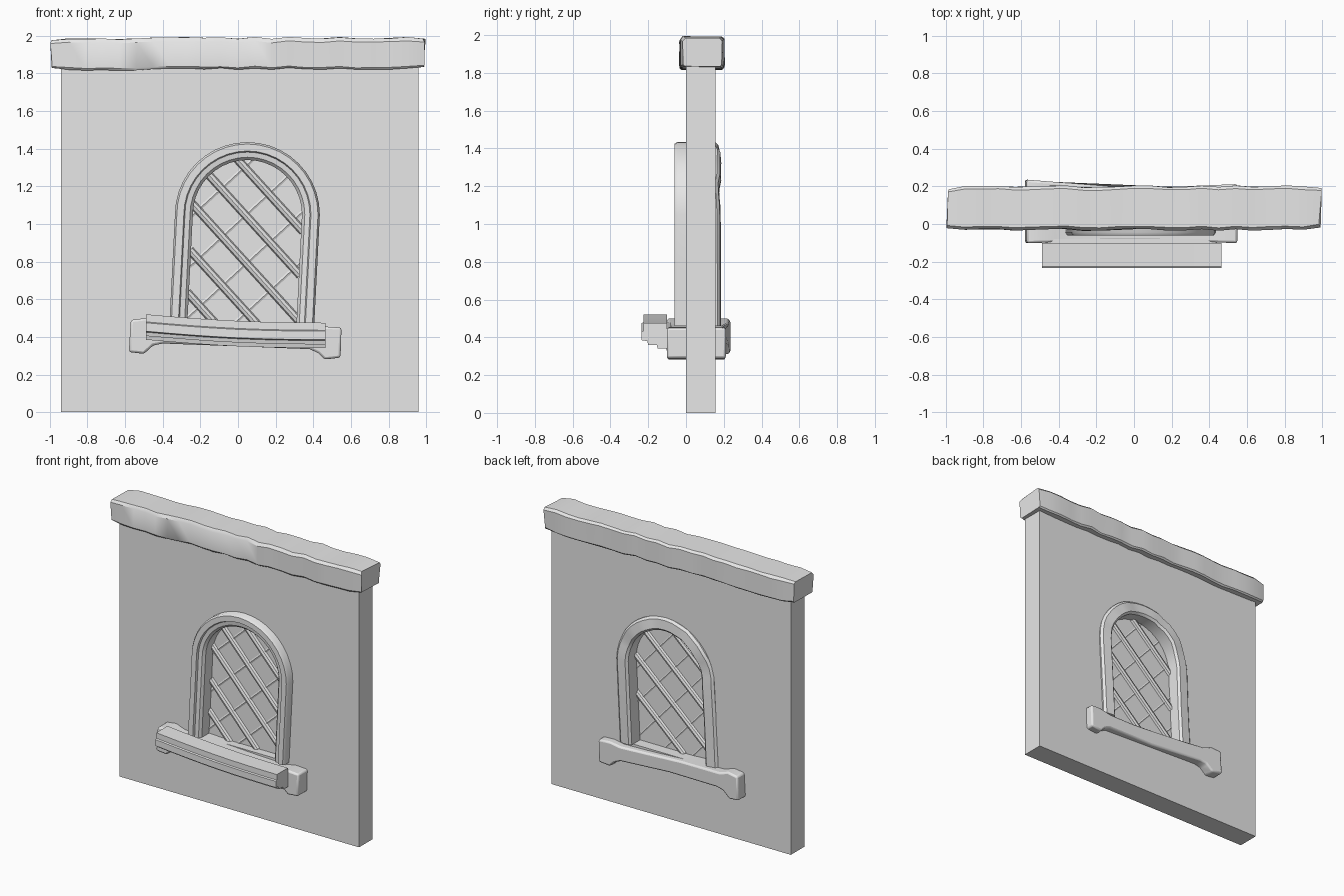
import bpy, bmesh, math, random
from mathutils import Vector

random.seed(4)
if "Cube" in bpy.data.objects:
    bpy.data.objects.remove(bpy.data.objects["Cube"])

stone = bpy.data.materials.new("plain_grey")
stone.use_nodes = True
GREY = (0.8, 0.8, 0.8, 1)
stone.diffuse_color = GREY
stone.node_tree.nodes["Principled BSDF"].inputs["Base Color"].default_value = GREY


def jitter(amount):
    return random.uniform(-amount, amount)


def loft(name, rings, smooth=True, bevel=0):
    """Skin matching closed rings of points and cap both ends."""
    bm = bmesh.new()
    loops = [[bm.verts.new(p) for p in ring] for ring in rings]
    n = len(loops[0])
    for a, b in zip(loops, loops[1:]):
        for i in range(n):
            j = (i + 1) % n
            bm.faces.new((a[i], a[j], b[j], b[i]))
    bm.faces.new(loops[0])
    bm.faces.new(loops[-1])
    bmesh.ops.recalc_face_normals(bm, faces=bm.faces)
    mesh = bpy.data.meshes.new(name)
    bm.to_mesh(mesh)
    bm.free()
    mesh.materials.append(stone)
    ob = bpy.data.objects.new(name, mesh)
    bpy.context.collection.objects.link(ob)
    if bevel:
        mod = ob.modifiers.new("worn_edges", "BEVEL")
        mod.width = bevel
        mod.segments = 2
    activate(ob)
    if smooth:
        bpy.ops.object.shade_smooth_by_angle(angle=math.radians(35))
    return ob


def activate(ob):
    bpy.ops.object.select_all(action="DESELECT")
    ob.select_set(True)
    bpy.context.view_layer.objects.active = ob


# Window arch, with legs leaning slightly to one side
CX, SPRING, FOOT, LEAN = 0.05, 1.05, 0.46, 0.03
OPENING = 0.29


def arch(r, y, steps=20):
    pts = [(CX - r - LEAN, y, FOOT), (CX - r - LEAN / 2, y, (FOOT + SPRING) / 2)]
    for i in range(steps + 1):
        a = math.pi * (1 - i / steps)
        pts.append((CX + r * math.cos(a), y, SPRING + r * math.sin(a)))
    pts += [(CX + r - LEAN / 2, y, (FOOT + SPRING) / 2), (CX + r - LEAN, y, FOOT)]
    return pts


def in_opening(x, z):
    if z > SPRING:
        return math.hypot(x - CX, z - SPRING) < OPENING
    mid = CX - LEAN * (SPRING - z) / (SPRING - FOOT)
    return z > FOOT and abs(x - mid) < OPENING


# Wall slab, with the window recessed from both sides to a thin pane
def slab_ring(y):
    return [(-0.94, y, 0), (0.96, y, 0), (0.96, y, 1.85), (-0.94, y, 1.85)]


wall = loft("wall", [slab_ring(0), slab_ring(0.155)], smooth=False)
for near, far in ((-0.2, 0.058), (0.077, 0.4)):
    cutter = loft("recess_cutter", [arch(0.31, near), arch(0.31, far)], smooth=False)
    cutter.hide_render = True
    mod = wall.modifiers.new("recess", "BOOLEAN")
    mod.object = cutter
    mod.operation = "DIFFERENCE"
    mod.solver = "EXACT"
    activate(wall)
    bpy.ops.object.modifier_apply(modifier=mod.name)
    bpy.data.objects.remove(cutter)

# Moulded arch frame, running through the wall: (radius, depth) section
section = [(0.385, 0.16), (0.385, -0.045), (0.375, -0.06), (0.338, -0.06),
           (0.332, -0.046), (0.305, -0.042), (0.29, -0.025), (0.29, 0.165),
           (0.305, 0.18), (0.37, 0.175)]
curves = [arch(r, y) for r, y in section]
rings = []
for ring in zip(*curves):
    worn = jitter(0.008)
    rings.append([(x, y + (worn if y > 0.1 else 0), z) for x, y, z in ring])
loft("window_frame", rings)


# Crossed lattice bars, trimmed to the opening
def lattice_bar(name, slope, height, y):
    xs = [i / 200 for i in range(-60, 75)]
    inside = [x for x in xs if in_opening(x, height + slope * x)]
    a, b = [Vector((x, y, height + slope * x)) for x in (inside[0], inside[-1])]
    way = (b - a).normalized()
    a, b = a - way * 0.015, b + way * 0.015
    side = way.cross(Vector((0, 1, 0)))
    turns = [math.tau * i / 8 for i in range(8)]
    spokes = [(side * math.cos(t) + Vector((0, math.sin(t), 0))) * 0.022 for t in turns]
    loft(name, [[p + s for s in spokes] for p in (a, b)])


for height in (0.34, 0.58, 0.84, 1.09, 1.34):
    lattice_bar("falling_bar", -1.1, height, 0.058)
for height in (0.49, 0.75, 1.01, 1.27):
    lattice_bar("rising_bar", 0.92, height, 0.076)

# Stone sill with drooping ends, passing through the wall
outline = [(-0.58, 0.32), (-0.57, 0.49), (-0.49, 0.50), (-0.42, 0.475), (-0.1, 0.46),
           (0.2, 0.445), (0.38, 0.44), (0.46, 0.455), (0.55, 0.45), (0.545, 0.29),
           (0.46, 0.28), (0.425, 0.315), (0.38, 0.335), (0.0, 0.35), (-0.40, 0.365),
           (-0.45, 0.355), (-0.50, 0.31)]


def sill_ring(y, swell):
    return [(x, y + swell * abs(x) - 0.02 * x * (y > 0), z) for x, z in outline]


loft("window_sill", [sill_ring(-0.085, -0.03), sill_ring(0, 0), sill_ring(0.155, 0),
                     sill_ring(0.19, 0.06)], bevel=0.012)

# Stepped ledge plank in front of the sill, sloping and sagging
plank = [(-0.225, 0.52), (-0.10, 0.52), (-0.10, 0.385), (-0.15, 0.385), (-0.155, 0.405),
         (-0.20, 0.405), (-0.205, 0.425), (-0.235, 0.43), (-0.235, 0.475), (-0.225, 0.48)]
rings = []
for i in range(9):
    t = i / 8
    drop = 0.045 * t + 0.012 * math.sin(math.pi * t)
    rings.append([(-0.49 + 0.955 * t, y, z - drop) for y, z in plank])
loft("ledge_plank", rings)

# Short block joining the plank to the sill
joint = [(-0.11, 0.39), (-0.11, 0.48), (-0.08, 0.48), (-0.08, 0.39)]
loft("ledge_joint", [[(x, y, z - dz) for y, z in joint]
                     for x, dz in ((-0.47, 0), (0.44, 0.04))])

# Rough-hewn capping beam
cap = [(-0.03, 1.83), (-0.02, 1.82), (0.19, 1.82), (0.2, 1.83),
       (0.2, 1.97), (0.185, 1.985), (-0.015, 1.985), (-0.03, 1.965)]
rings = []
COUNT = 22
for i in range(COUNT + 1):
    t = i / COUNT
    end = 0.9 if i in (0, COUNT) else 1
    dy, dz = jitter(0.005), jitter(0.005)
    rings.append([(-0.99 + 1.98 * t + (jitter(0.008) if end < 1 else 0),
                   0.085 + (y - 0.085) * end + dy + jitter(0.002),
                   1.903 + (z - 1.903) * end + dz + 0.006 * t + jitter(0.002))
                  for y, z in cap])
loft("capping_beam", rings)
